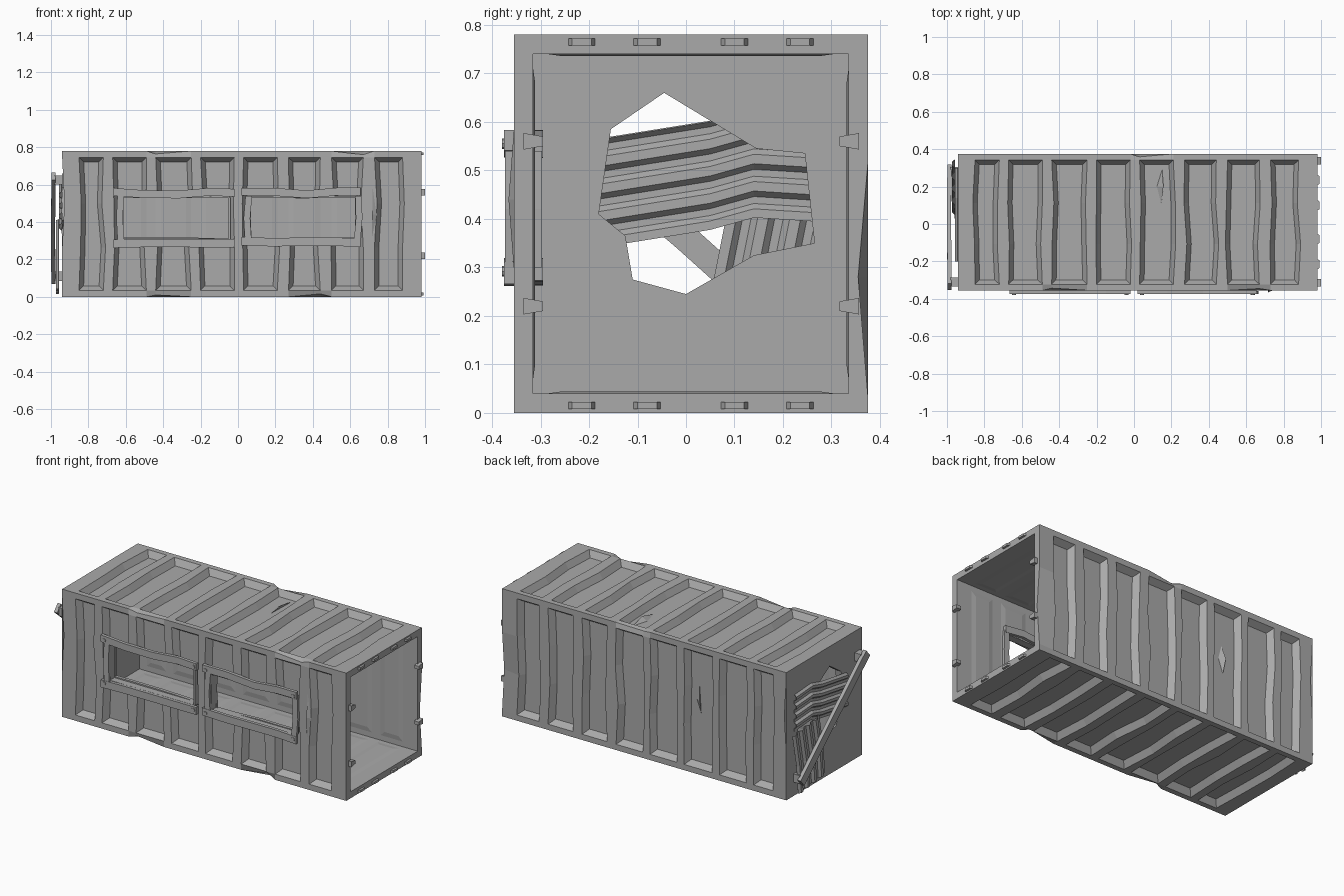
import bpy, bmesh, math, random
from mathutils import Vector as V

random.seed(4)
if bpy.data.objects.get("Cube"):
    bpy.data.objects.remove(bpy.data.objects["Cube"])

steel = bpy.data.materials.new("grey steel")
steel.use_nodes = True
GREY = (0.4, 0.4, 0.4, 1)
steel.diffuse_color = GREY
steel.node_tree.nodes["Principled BSDF"].inputs["Base Color"].default_value = GREY

X0, X1, Y0, Y1, TOP = -0.94, 0.98, -0.355, 0.375, 0.78
WALL = 0.04


def finish(name, bm):
    bmesh.ops.recalc_face_normals(bm, faces=bm.faces[:])
    me = bpy.data.meshes.new(name)
    bm.to_mesh(me)
    bm.free()
    ob = bpy.data.objects.new(name, me)
    me.materials.append(steel)
    bpy.context.collection.objects.link(ob)
    return ob


def loft(name, rings, closed=True):
    """Skin a list of equal rings; closed rings get end caps."""
    bm = bmesh.new()
    rows = [[bm.verts.new(p) for p in r] for r in rings]
    n = len(rows[0])
    for a, b in zip(rows, rows[1:]):
        for i in range(n if closed else n - 1):
            j = (i + 1) % n
            bm.faces.new((a[i], a[j], b[j], b[i]))
    if closed:
        bm.faces.new(rows[0])
        bm.faces.new(rows[-1])
    return finish(name, bm)


def bar(name, pts, across, depth):
    """Rectangular bar along a path."""
    a, d = V(across) / 2, V(depth) / 2
    return loft(name, [[V(p) + a + d, V(p) - a + d, V(p) - a - d, V(p) + a - d] for p in pts])


def box(name, lo, hi):
    c = [(l + h) / 2 for l, h in zip(lo, hi)]
    return bar(name, [(lo[0], c[1], c[2]), (hi[0], c[1], c[2])],
               (0, hi[1] - lo[1], 0), (0, 0, hi[2] - lo[2]))


# Container shell: an outer and an inner tube with pressed panels
edges = [-0.85, -0.72, -0.67, -0.49, -0.44, -0.25, -0.20, -0.02,
         0.03, 0.21, 0.27, 0.44, 0.50, 0.67, 0.73, 0.88]
fractions = [0, 0.045, 0.36, 0.66, 0.955]
bm = bmesh.new()


def tube(t, start):
    c = [(Y0 + t, t), (Y1 - t, t), (Y1 - t, TOP - t), (Y0 + t, TOP - t)]
    ring = []
    for k in range(4):
        (ya, za), (yb, zb) = c[k], c[(k + 1) % 4]
        ring += [(ya + (yb - ya) * f, za + (zb - za) * f) for f in fractions]
    rows = [[bm.verts.new((x, y, z)) for y, z in ring] for x in [start] + edges + [X1]]
    panels = []
    for c, (a, b) in enumerate(zip(rows, rows[1:])):
        for i in range(20):
            j = (i + 1) % 20
            f = bm.faces.new((a[i], b[i], b[j], a[j]))
            if c % 2 and i % 5 in (1, 2, 3):
                panels.append(f)
    bm.faces.new(rows[0])
    return rows, panels


outer, outer_panels = tube(0, X0)
inner, inner_panels = tube(WALL, X0 + WALL)
for i in range(20):
    j = (i + 1) % 20
    bm.faces.new((outer[-1][i], inner[-1][i], inner[-1][j], outer[-1][j]))
bmesh.ops.recalc_face_normals(bm, faces=bm.faces[:])

# Bent ribs and dented edges
for row in outer[1:-1]:
    for i, v in enumerate(row):
        if i % 5 in (2, 3):
            v.co.x += random.uniform(-0.014, 0.014)
for col, i, shift in [(12, 0, (0, 0.02, 0.016)), (5, 15, (0, 0.012, -0.016)), (14, 15, (0, 0.01, -0.02)),
                      (9, 10, (0, -0.016, -0.012)), (17, 7, (0, -0.02, 0)), (0, 17, (0.012, 0, 0)),
                      (0, 8, (0.012, 0, 0)), (5, 0, (0, 0.015, 0.01))]:
    outer[col][i].co += V(shift)
bmesh.ops.inset_region(bm, faces=outer_panels, thickness=0.024, depth=-0.037, use_even_offset=True)
bmesh.ops.inset_region(bm, faces=inner_panels, thickness=0.028, depth=0.004, use_even_offset=True)
shell = finish("container_shell", bm)

# Cut the two windows and the jagged end hole
hole = [(-0.045, 0.66), (0.145, 0.545), (0.245, 0.535), (0.265, 0.35), (0.14, 0.325),
        (0, 0.245), (-0.11, 0.275), (-0.125, 0.365), (-0.18, 0.41), (-0.155, 0.585)]
windows = [(-0.62, -0.045), (0.065, 0.63)]
LOW, HIGH = 0.31, 0.53
cutters = [loft("hole_cutter", [[(x, y, z) for y, z in hole] for x in (-1.1, -0.8)])]
for a, b in windows:
    cutters.append(box("window_cutter", (a, -0.5, LOW), (b, -0.25, HIGH)))
bpy.context.view_layer.objects.active = shell
for c in cutters:
    c.hide_render = True
    m = shell.modifiers.new("cut", 'BOOLEAN')
    m.operation, m.solver, m.object = 'DIFFERENCE', 'EXACT', c
    bpy.ops.object.modifier_apply(modifier=m.name)
    bpy.data.objects.remove(c)

# Window frames: planks on both sides of the wall, linings and bolts
for n, (a, b) in enumerate(windows):
    for side, y in (("outer", -0.365), ("inner", -0.305)):
        for part, z, w in (("sill", LOW - 0.018, 0.045), ("lintel", HIGH + 0.025, 0.042)):
            pts = [(a - 0.045 + (b - a + 0.07) * t, y, z + random.uniform(-0.008, 0.008))
                   for t in (0, 0.25, 0.55, 0.8, 1)]
            bar(f"{side}_{part}_{n}", pts, (0, 0, w), (0, 0.02, 0))
        for part, x in (("right", a - 0.012), ("left", b + 0.012)):
            if n or part == "right":
                pts = [(x + random.uniform(-0.006, 0.006), y, z) for z in (LOW - 0.01, 0.42, HIGH + 0.01)]
                bar(f"{side}_{part}_post_{n}", pts, (0.035, 0, 0), (0, 0.016, 0))
    for z in (LOW - 0.004, HIGH + 0.004):
        box(f"window_lining_{n}", (a, -0.357, z - 0.005), (b, -0.313, z + 0.005))
    for x in (a, b):
        box(f"window_jamb_{n}", (x - 0.005, -0.357, LOW), (x + 0.005, -0.313, HIGH))
    for x in (a - 0.022, b + 0.005):
        for z in (LOW - 0.018, HIGH + 0.025):
            ring = [(0.011 * math.cos(t * math.pi / 4), 0.011 * math.sin(t * math.pi / 4)) for t in range(8)]
            loft(f"frame_bolt_{n}", [[(x + p, y, z + q) for p, q in ring] for y in (-0.372, -0.379)])

# Corrugated patch sheets over the end hole
def sheet(name, x, path, across, ribs):
    profile = []
    for k in range(ribs):
        profile += [(k, 0.007), (k + 0.3, 0.007), (k + 0.5, -0.007), (k + 0.8, -0.007)]
    profile.append((ribs, 0.007))
    rows = [[V((x + d, y, z)) + V(across) * (s / ribs - 0.5) for s, d in profile] for y, z in path]
    ob = loft(name, rows, closed=False)
    ob.modifiers.new("thickness", 'SOLIDIFY').thickness = 0.003


sheet("upper_patch_sheet", -0.950, [(-0.2, 0.45), (0.05, 0.49), (0.14, 0.515), (0.3, 0.505)], (0, 0, 0.225), 4)
sheet("lower_patch_sheet", -0.967, [(0.16, 0.03), (0.175, 0.2), (0.215, 0.4)], (0, 0.26, -0.03), 4)

# Diagonal brace holding the sheets
bar("end_brace", [(-0.987, 0.30, 0.09), (-0.989, 0.0, 0.36), (-0.986, -0.335, 0.645)],
    (0, 0.036, 0.042), (0.022, 0, 0))
for y, z in ((0.28, 0.11), (-0.31, 0.625)):
    box("brace_bracket", (-0.98, y - 0.025, z - 0.025), (-0.938, y + 0.025, z + 0.025))

# Clips and tapered latches around the open end
for z in (0.015, 0.765):
    for y in (-0.215, -0.08, 0.1, 0.235):
        loft("end_clip", [[(x, y - h, z - 0.007), (x, y + h, z - 0.007), (x, y + h, z + 0.007), (x, y - h, z + 0.007)]
                          for x, h in ((X1 - 0.002, 0.029), (X1 + 0.013, 0.02))])
for z in (0.22, 0.56):
    for s, y in ((1, -0.315), (-1, 0.337)):
        loft("end_latch", [[(x, y - s * 0.02, z - 0.017), (x, y + s * 0.02, z - 0.010),
                            (x, y + s * 0.02, z + 0.010), (x, y - s * 0.02, z + 0.017)]
                           for x in (X1 - 0.01, 1.0)])

# Torn metal shards standing out of the panels
def shard(base, tip, width, lift):
    a, b, w, l = V(base), V(tip), V(width), V(lift)
    m = (a + b) / 2
    loft("torn_shard", [[a, m + w, b], [a + l * 0.1, m + l, b + l * 0.1]])


shard((0.145, 0.11, 0.743), (0.15, 0.29, 0.743), (-0.025, 0, 0), (0.01, 0, 0.022))
shard((-0.34, 0.338, 0.36), (-0.33, 0.338, 0.52), (0.025, 0, 0), (-0.01, 0.022, 0))
shard((0.715, -0.354, 0.30), (0.72, -0.354, 0.58), (0.025, 0, 0), (0, -0.012, 0))
